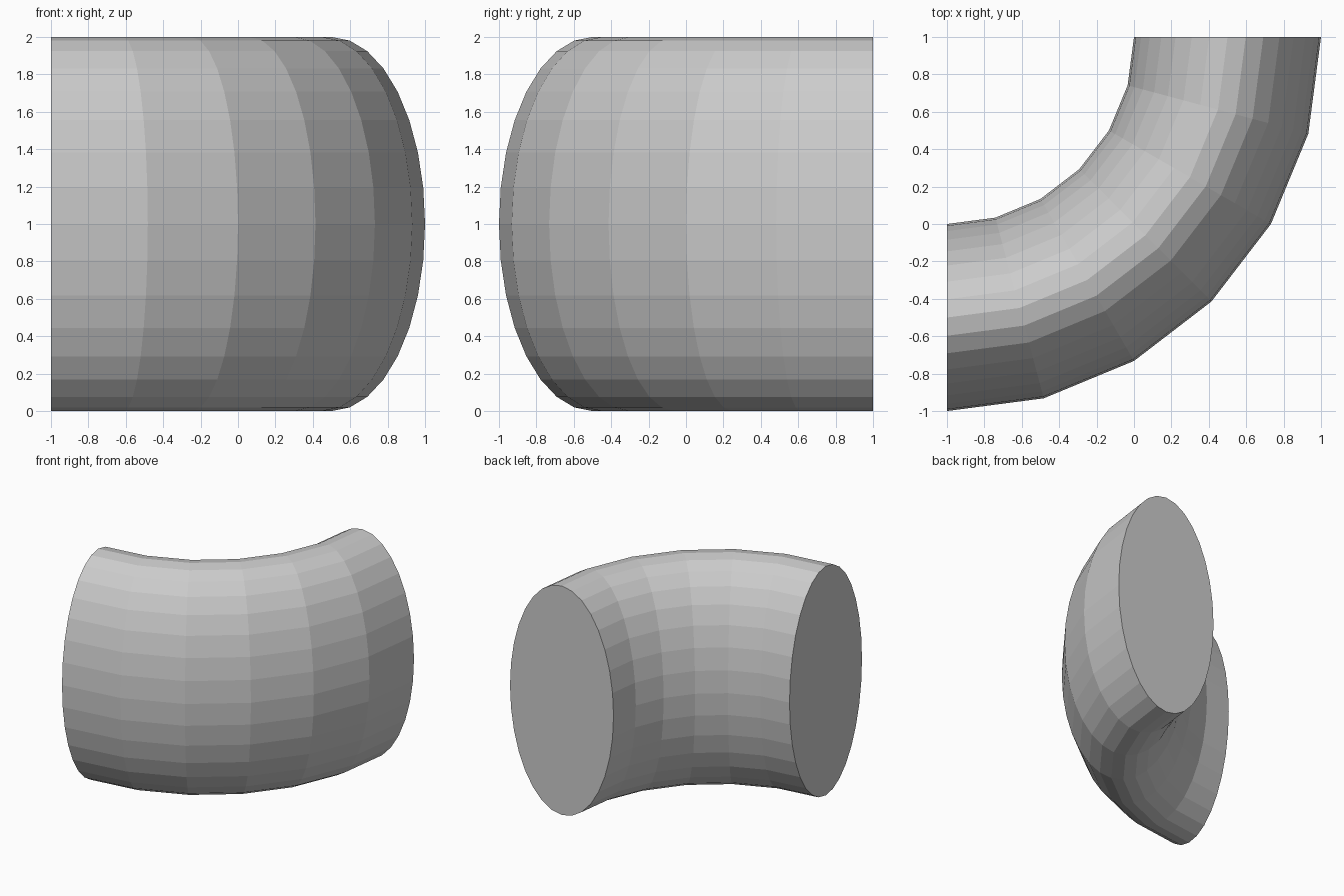
import bpy, bmesh
from math import sin, cos, pi

if "Cube" in bpy.data.objects:
    bpy.data.objects.remove(bpy.data.objects["Cube"])

SIDES, STEPS = 32, 6          # cross-section sides, bend segments
CX, CY, RADIUS = -1, 1, 1.5   # bend centre and centreline radius

bm = bmesh.new()

# Elliptical rings swept through a quarter turn
rings = []
for i in range(STEPS + 1):
    a = -pi / 2 + i * pi / 2 / STEPS
    ring = []
    for j in range(SIDES):
        t = 2 * pi * j / SIDES
        r = RADIUS + 0.5 * cos(t)
        ring.append(bm.verts.new((CX + r * cos(a), CY + r * sin(a), 1 + sin(t))))
    rings.append(ring)

# Tube walls
for r0, r1 in zip(rings, rings[1:]):
    for j in range(SIDES):
        k = (j + 1) % SIDES
        bm.faces.new((r0[j], r0[k], r1[k], r1[j]))

# Flat end caps
bm.faces.new(rings[0])
bm.faces.new(rings[-1])
bmesh.ops.recalc_face_normals(bm, faces=bm.faces[:])

mesh = bpy.data.meshes.new("elbow_pipe")
bm.to_mesh(mesh)
bm.free()
bpy.context.collection.objects.link(bpy.data.objects.new("elbow_pipe", mesh))
